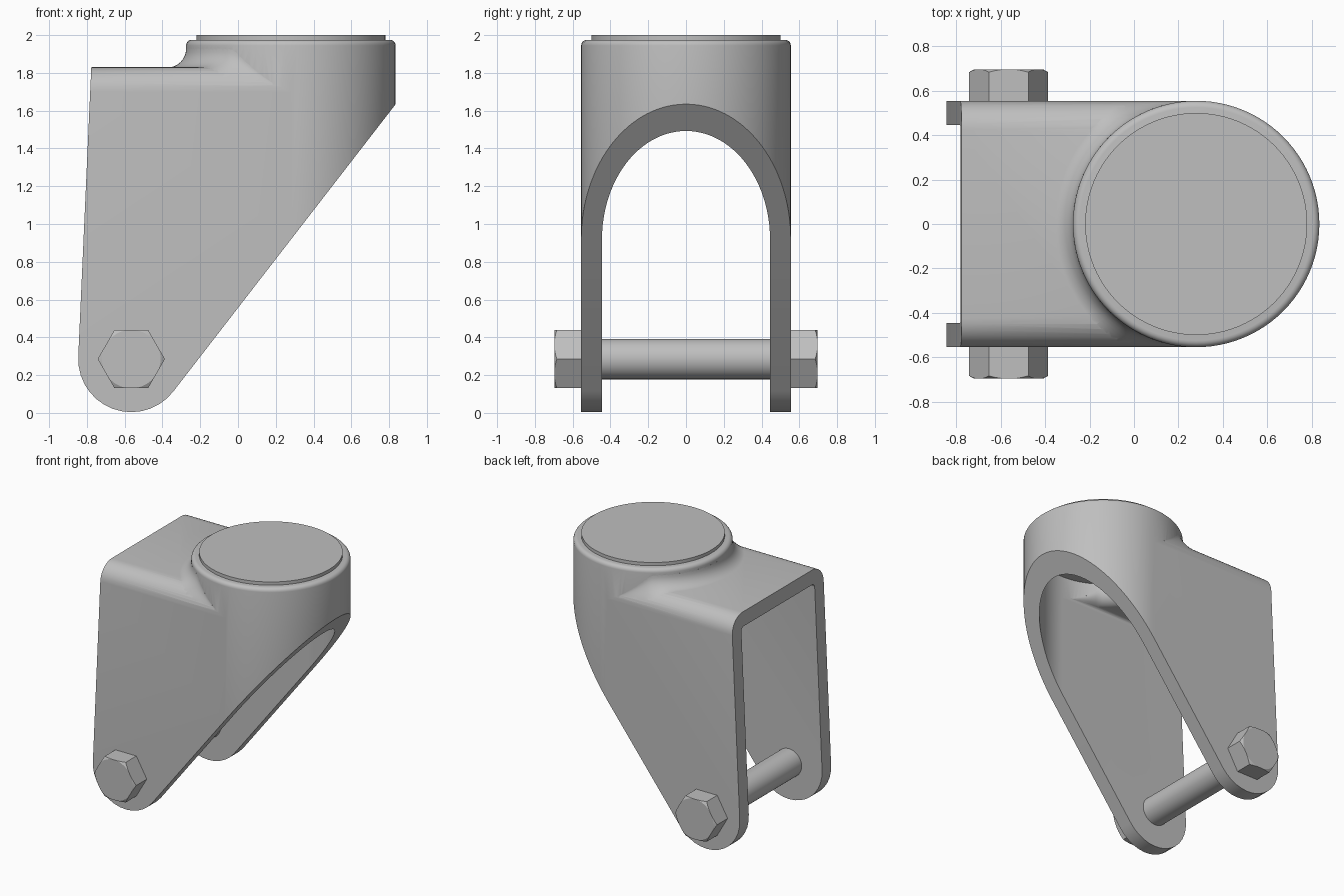
import bpy, bmesh
from math import sin, cos, pi, sqrt, radians, atan2
from mathutils import Matrix

if "Cube" in bpy.data.objects:
    bpy.data.objects.remove(bpy.data.objects["Cube"], do_unlink=True)

steel = bpy.data.materials.new("grey steel")
steel.use_nodes = True
GREY = (0.52, 0.52, 0.52, 1)
steel.diffuse_color = GREY
steel.node_tree.nodes["Principled BSDF"].inputs["Base Color"].default_value = GREY

CX, R, WALL = 0.28, 0.555, 0.11      # swivel head centre, radius, wall thickness
DECK = 1.83                          # height of the flat deck behind the head
PX, PZ, PR = -0.565, 0.285, 0.281    # axle centre and leg end radius


def loft(name, rings, closed=False):
    """Skin equal-length rings of points; cap the ends unless closed."""
    bm = bmesh.new()
    vs = [[bm.verts.new(p) for p in ring] for ring in rings]
    n = len(vs[0])
    pairs = list(zip(vs, vs[1:])) + ([(vs[-1], vs[0])] if closed else [])
    for a, b in pairs:
        for i in range(n):
            j = (i + 1) % n
            bm.faces.new((a[i], a[j], b[j], b[i]))
    if not closed:
        bm.faces.new(vs[0])
        bm.faces.new(vs[-1])
    bmesh.ops.recalc_face_normals(bm, faces=bm.faces)
    me = bpy.data.meshes.new(name)
    bm.to_mesh(me)
    bm.free()
    me.materials.append(steel)
    ob = bpy.data.objects.new(name, me)
    bpy.context.collection.objects.link(ob)
    return ob


def lathe(name, profile, segs, x=0.0):
    """Solid of revolution about vertical axis; profile is (radius, height)."""
    return loft(name, [[(x + r * cos(2 * pi * i / segs), r * sin(2 * pi * i / segs), z)
                        for i in range(segs)] for r, z in profile])


def activate(ob):
    bpy.ops.object.select_all(action='DESELECT')
    ob.select_set(True)
    bpy.context.view_layer.objects.active = ob


def boolean(ob, tool, operation):
    m = ob.modifiers.new("boolean", 'BOOLEAN')
    m.object, m.operation, m.solver = tool, operation, 'EXACT'
    activate(ob)
    bpy.ops.object.modifier_apply(modifier=m.name)
    bpy.data.objects.remove(tool, do_unlink=True)


def smooth(ob, angle=30):
    activate(ob)
    bpy.ops.object.shade_smooth_by_angle(angle=radians(angle))


def arc(cx, cy, r, a0, a1, n):
    return [(cx + r * cos(radians(a0 + (a1 - a0) * i / n)),
             cy + r * sin(radians(a0 + (a1 - a0) * i / n))) for i in range(n + 1)]


def tunnel(name, half, top, corner, bottom):
    """Long box along x with rounded upper edges."""
    sec = ([(half, bottom)] + arc(half - corner, top - corner, corner, 0, 90, 8)
           + arc(corner - half, top - corner, corner, 90, 180, 8) + [(-half, bottom)])
    return loft(name, [[(x, y, z) for y, z in sec] for x in (-1.2, CX)])


def flare(name, r, top, corner, size):
    """Concave fillet where a round wall meets the rounded deck."""
    def deck(y):
        d = max(0, abs(y) - (r - corner))
        return top - corner + sqrt(max(0, corner ** 2 - d ** 2))
    rings = []
    for k in range(61):
        t = radians(100 + 160 * k / 60)
        f = max(0.003, min(size, (r - 0.005) / max(0.01, abs(sin(t))) - r))
        pts = [(r - 0.04, 1.5)]
        for i in range(9):
            a = pi / 2 * i / 8
            rho = r + f * (1 - cos(a))
            z = deck(rho * sin(t)) + f * (1 - sin(a)) - 0.002
            if i == 0:
                pts.append((r - 0.04, z))
            pts.append((rho, z))
        pts.append((r + f, 1.5))
        rings.append([(CX + p * cos(t), p * sin(t), z) for p, z in pts])
    return loft(name, rings)


# Fork: deck and legs, swivel head and the fillet between them
fork = tunnel("fork", R, DECK, 0.13, -0.2)
rim = [(R - 0.03 + x, 1.945 + z) for x, z in arc(0, 0, 0.03, 0, 90, 5)]
boolean(fork, lathe("head", [(R, -0.2)] + rim, 96, CX), 'UNION')
boolean(fork, flare("fillet", R, DECK, 0.13, 0.1), 'UNION')

# Hollow inside of the fork
inner = R - WALL
hollow = tunnel("hollow", inner, DECK - WALL, 0.03, -0.4)
boolean(hollow, lathe("hollow_head", [(inner, -0.4), (inner, 1.86)], 96, CX), 'UNION')
boolean(hollow, flare("hollow_fillet", inner, DECK - WALL, 0.03, 0.1), 'UNION')
boolean(fork, hollow, 'DIFFERENCE')

# Side outline: sloping front edge, rounded leg end, nearly upright rear edge
slope = atan2(1.293, 1) * 180 / pi
outline = ([(-0.76, 2.1 - 0.16), (CX + R + 0.1, 2.1 - 0.16), (CX + R + 0.1, 0.555 + 1.293 * (CX + R + 0.1))]
           + arc(PX, PZ, PR, slope - 90, -183, 14))
boolean(fork, loft("outline", [[(x, y, z if z < 1.9 else 2.2) for x, z in outline]
                               for y in (-0.8, 0.8)]), 'INTERSECT')
smooth(fork)

# Cap on top of the swivel head
smooth(lathe("top_cap", [(0.5, 1.96), (0.5, 2.0)], 96, CX))

# Axle between the legs
to_axle = Matrix.Translation((PX, 0, PZ)) @ Matrix.Rotation(pi / 2, 4, 'X')
axle = lathe("axle", [(0.107, -0.46), (0.107, 0.46)], 48)
axle.data.transform(to_axle)
smooth(axle)

# Chamfered hexagonal bolt heads on both sides
for name, side in (("right_bolt_head", 1), ("left_bolt_head", -1)):
    head = lathe(name, [(0.178, R - 0.01), (0.178, 0.697)], 6)
    boolean(head, lathe("chamfer", [(0.25, 0.5), (0.25, 0.642), (0.155, 0.697)], 48), 'INTERSECT')
    head.data.transform(to_axle @ Matrix.Rotation(0 if side > 0 else pi, 4, 'X'))
    smooth(head, 20)
